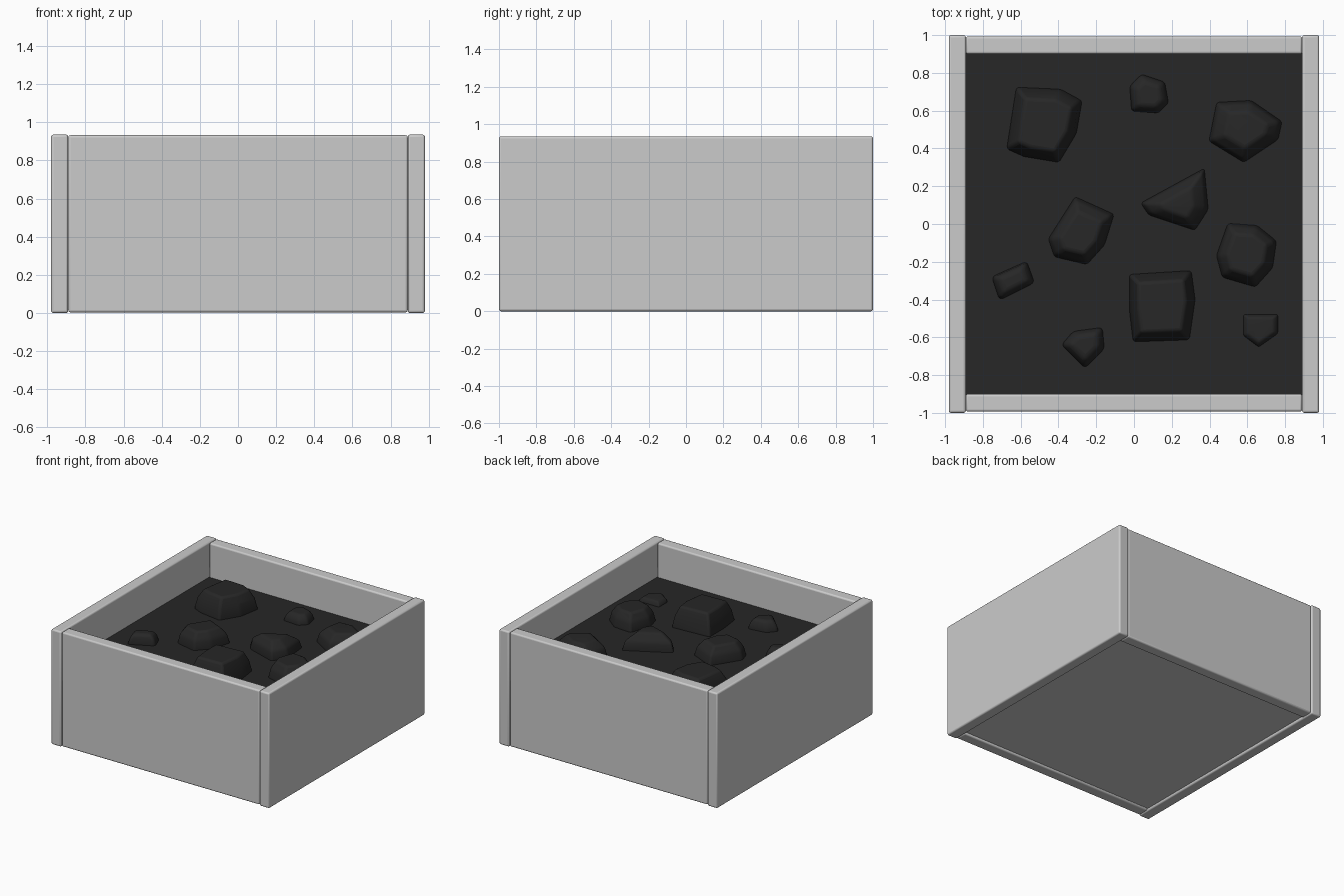
import bpy, bmesh, math
from mathutils import Vector

if "Cube" in bpy.data.objects:
    bpy.data.objects.remove(bpy.data.objects["Cube"])

COAL_Z = 0.655   # level of the fill

coal = bpy.data.materials.new("coal_black")
coal.diffuse_color = (0.02, 0.02, 0.02, 1)
coal.use_nodes = True
coal.node_tree.nodes["Principled BSDF"].inputs["Base Color"].default_value = coal.diffuse_color


def finish(obj, bevel, segments, material=None):
    mod = obj.modifiers.new("bevel", 'BEVEL')
    mod.width, mod.segments = bevel, segments
    mod.limit_method = 'ANGLE'
    mod.angle_limit = math.radians(20)
    if material:
        obj.data.materials.append(material)
    bpy.ops.object.select_all(action='DESELECT')
    obj.select_set(True)
    bpy.context.view_layer.objects.active = obj
    bpy.ops.object.shade_smooth_by_angle(angle=math.radians(45))


def box(name, lo, hi, bevel=0.012, material=None):
    lo, hi = Vector(lo), Vector(hi)
    bpy.ops.mesh.primitive_cube_add(size=1, location=(lo + hi) / 2)
    obj = bpy.context.object
    obj.name = name
    obj.scale = hi - lo
    bpy.ops.object.transform_apply(location=False, rotation=False, scale=True)
    finish(obj, bevel, 3, material)
    return obj


def lump(name, outline, height, top):
    """Rock with the given plan outline, tapering to a smaller rounded top."""
    pts = [Vector(p) for p in outline]
    mid = sum(pts, Vector((0, 0))) / len(pts)
    bm = bmesh.new()
    for scale, z in ((1.0, -0.03), (1.03, 0.0), (0.93, height * 0.55), (top, height)):
        for p in pts:
            q = mid + (p - mid) * scale
            bm.verts.new((q.x, q.y, COAL_Z + z))
    bmesh.ops.convex_hull(bm, input=bm.verts[:])
    bmesh.ops.dissolve_limit(bm, angle_limit=0.05, verts=bm.verts[:], edges=bm.edges[:])
    bmesh.ops.recalc_face_normals(bm, faces=bm.faces[:])
    mesh = bpy.data.meshes.new(name)
    bm.to_mesh(mesh)
    bm.free()
    obj = bpy.data.objects.new(name, mesh)
    bpy.context.collection.objects.link(obj)
    finish(obj, min(0.03, height * 0.25), 3, coal)


# Side walls run the full depth, end walls sit between them
for s, side, end in ((-1, "left_wall", "front_wall"), (1, "right_wall", "back_wall")):
    xs = sorted((s * 0.89, s * 0.98))
    box(side, (xs[0], -1, 0), (xs[1], 1, 0.935))
    ys = sorted((s * 0.90, s * 0.993))
    box(end, (-0.89, ys[0], 0.003), (0.89, ys[1], 0.932))

# Floor and fill
box("floor", (-0.892, -0.905, 0.02), (0.892, 0.905, 0.1), 0.004)
box("coal_bed", (-0.892, -0.905, 0.1), (0.892, 0.905, COAL_Z), 0.001, coal)

# Lumps: plan outline, height above the bed, top taper
large = [
    ([(-.62, .72), (-.39, .71), (-.28, .65), (-.31, .48), (-.40, .33), (-.58, .36), (-.67, .40)], .16, .72),
    ([(.44, .64), (.62, .65), (.78, .54), (.76, .45), (.58, .33), (.40, .44)], .13, .6),
    ([(.04, .11), (.37, .29), (.39, .08), (.32, -.03), (.08, .05)], .13, .5),
    ([(-.31, .14), (-.11, .05), (-.16, -.11), (-.25, -.21), (-.42, -.17), (-.45, -.08)], .13, .65),
    ([(.50, 0), (.65, -.01), (.75, -.09), (.73, -.23), (.64, -.33), (.47, -.28), (.44, -.17)], .13, .68),
    ([(-.02, -.27), (.30, -.25), (.32, -.40), (.29, -.61), (0, -.62), (-.02, -.45)], .165, .75),
]
small = [
    ([(.04, .79), (.16, .75), (.18, .64), (.13, .59), (-.01, .60), (-.02, .73)], .07, .65),
    ([(-.57, -.20), (-.53, -.31), (-.71, -.40), (-.75, -.28)], .08, .65),
    ([(-.17, -.55), (-.16, -.66), (-.26, -.76), (-.38, -.64), (-.32, -.57)], .08, .65),
    ([(.58, -.48), (.76, -.48), (.76, -.58), (.66, -.65), (.58, -.59)], .035, .75),
]
for i, (outline, height, top) in enumerate(large + small):
    lump(f"coal_lump_{i + 1}", outline, height, top)
